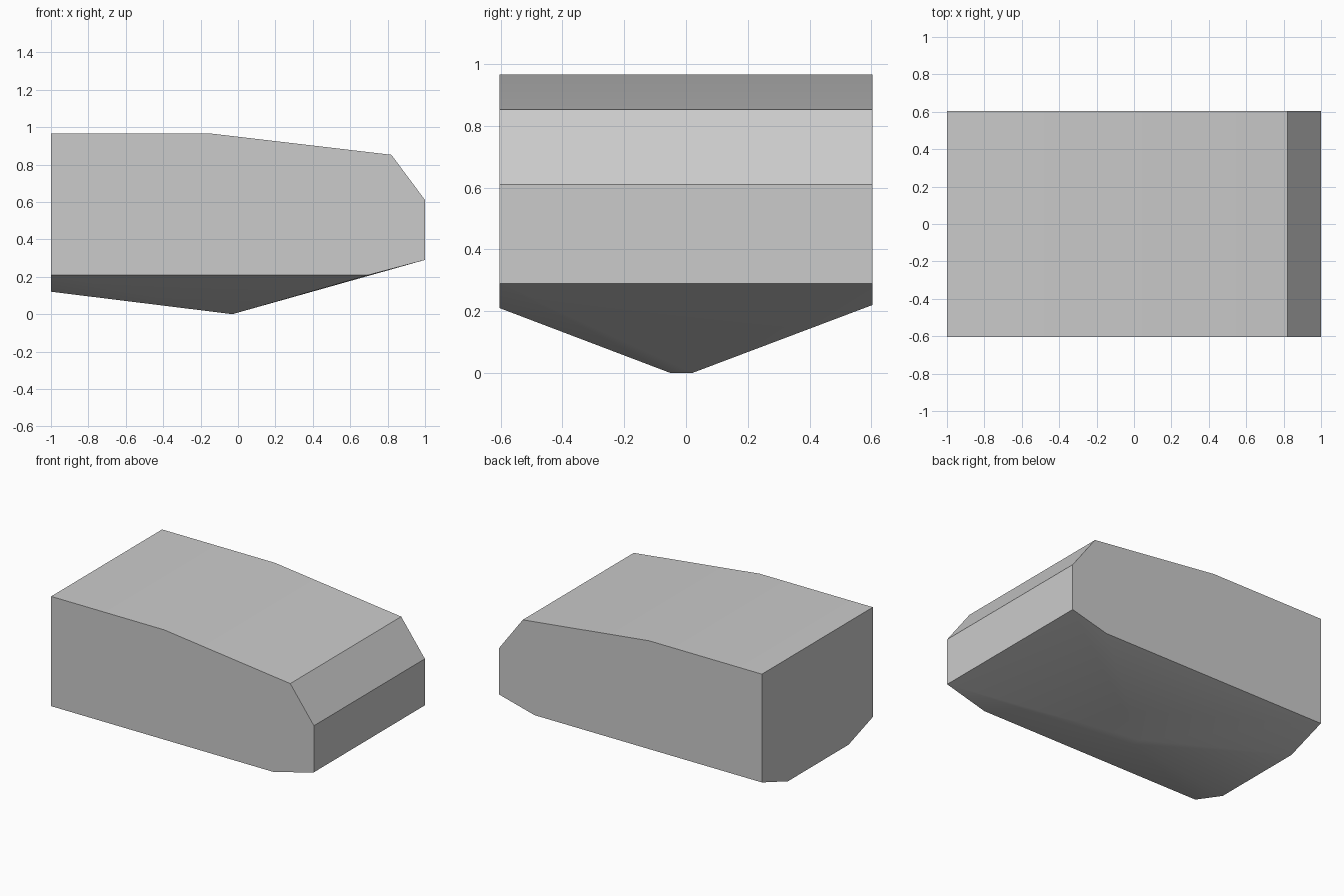
import bpy, bmesh, math

cube = bpy.data.objects.get("Cube")
if cube:
    bpy.data.objects.remove(cube)

HALF_WIDTH = 0.603

# Side outline, shared by both flat sides
outline = [(-1, 0.965), (-0.14, 0.965), (0.82, 0.852), (1, 0.61), (1, 0.29)]
points = [(x, side * HALF_WIDTH, z) for side in (-1, 1) for x, z in outline]

# Lower corners of each side, slightly uneven
points += [(-1, -HALF_WIDTH, 0.21), (0.7, -HALF_WIDTH, 0.21)]
points += [(-1, HALF_WIDTH, 0.22), (0.73, HALF_WIDTH, 0.22)]

# Shallow keel: flat end edge and lowest ridge
points += [(-1, -0.34, 0.12), (-1, 0.32, 0.12)]
points += [(-0.03, -0.05, 0), (-0.03, 0.02, 0)]

# Wrap the corners in one faceted solid
bm = bmesh.new()
for p in points:
    bm.verts.new(p)
bmesh.ops.convex_hull(bm, input=bm.verts)
bmesh.ops.dissolve_limit(bm, angle_limit=math.radians(0.5),
                         verts=bm.verts, edges=bm.edges)
bmesh.ops.recalc_face_normals(bm, faces=bm.faces)
mesh = bpy.data.meshes.new("hull_block")
bm.to_mesh(mesh)
bm.free()

# Plain grey surface
grey = bpy.data.materials.new("plain_grey")
grey.use_nodes = True
colour = (0.6, 0.6, 0.6, 1)
grey.diffuse_color = colour
grey.node_tree.nodes["Principled BSDF"].inputs["Base Color"].default_value = colour
mesh.materials.append(grey)

block = bpy.data.objects.new("hull_block", mesh)
bpy.context.collection.objects.link(block)
bpy.context.view_layer.objects.active = block
block.select_set(True)
bpy.ops.object.shade_smooth_by_angle(angle=math.radians(30))
